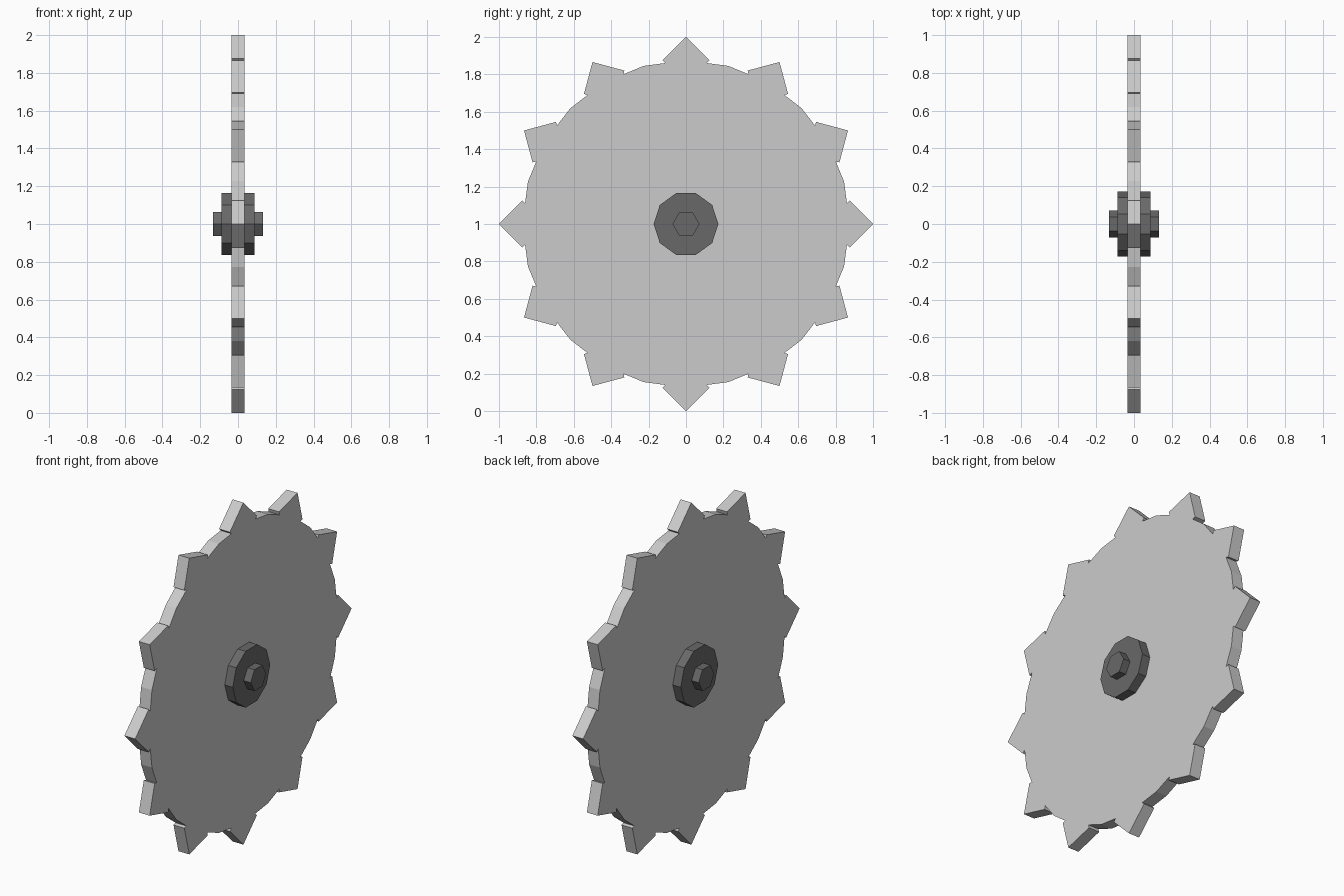
import bpy, bmesh, math

if "Cube" in bpy.data.objects:
    bpy.data.objects.remove(bpy.data.objects["Cube"])

CENTRE_Z = 1.0
TEETH = 12
R = 0.875          # disc radius (24 sided), also the radius of the tooth centres
H = 0.125          # half diagonal of each square tooth


def prism(name, outline, half_x, material=None):
    """Extrude a (y, z) outline symmetrically along x."""
    bm = bmesh.new()
    verts = [bm.verts.new((-half_x, y, z + CENTRE_Z)) for y, z in outline]
    face = bm.faces.new(verts)
    ext = bmesh.ops.extrude_face_region(bm, geom=[face])
    moved = [g for g in ext["geom"] if isinstance(g, bmesh.types.BMVert)]
    bmesh.ops.translate(bm, verts=moved, vec=(2 * half_x, 0, 0))
    bmesh.ops.recalc_face_normals(bm, faces=bm.faces)
    mesh = bpy.data.meshes.new(name)
    bm.to_mesh(mesh)
    bm.free()
    if material:
        mesh.materials.append(material)
    obj = bpy.data.objects.new(name, mesh)
    bpy.context.collection.objects.link(obj)
    return obj


def polygon(sides, radius):
    return [(radius * math.cos(2 * math.pi * i / sides),
             radius * math.sin(2 * math.pi * i / sides)) for i in range(sides)]


# One tooth (tip pointing up) followed by the disc corner between teeth
half = math.pi / TEETH
n = H / (1 + math.tan(half / 2))       # where the tooth's back edge meets the disc
tooth = [(-n, R - H + n), (-H, R), (0, R + H), (H, R), (n, R - H + n),
         (R * math.sin(half), R * math.cos(half))]

# Toothed disc
outline = []
for i in range(TEETH):
    a = 2 * half * i
    c, s = math.cos(a), math.sin(a)
    outline += [(y * c + z * s, z * c - y * s) for y, z in tooth]
prism("toothed_disc", outline, 0.035)

# Dark hub and hexagonal axle, both passing through the disc
dark = bpy.data.materials.new("dark_grey")
dark.diffuse_color = (0.14, 0.14, 0.14, 1)
dark.use_nodes = True
dark.node_tree.nodes["Principled BSDF"].inputs["Base Color"].default_value = dark.diffuse_color
prism("hub", polygon(10, 0.173), 0.087, dark)
prism("axle", polygon(6, 0.072), 0.132, dark)
